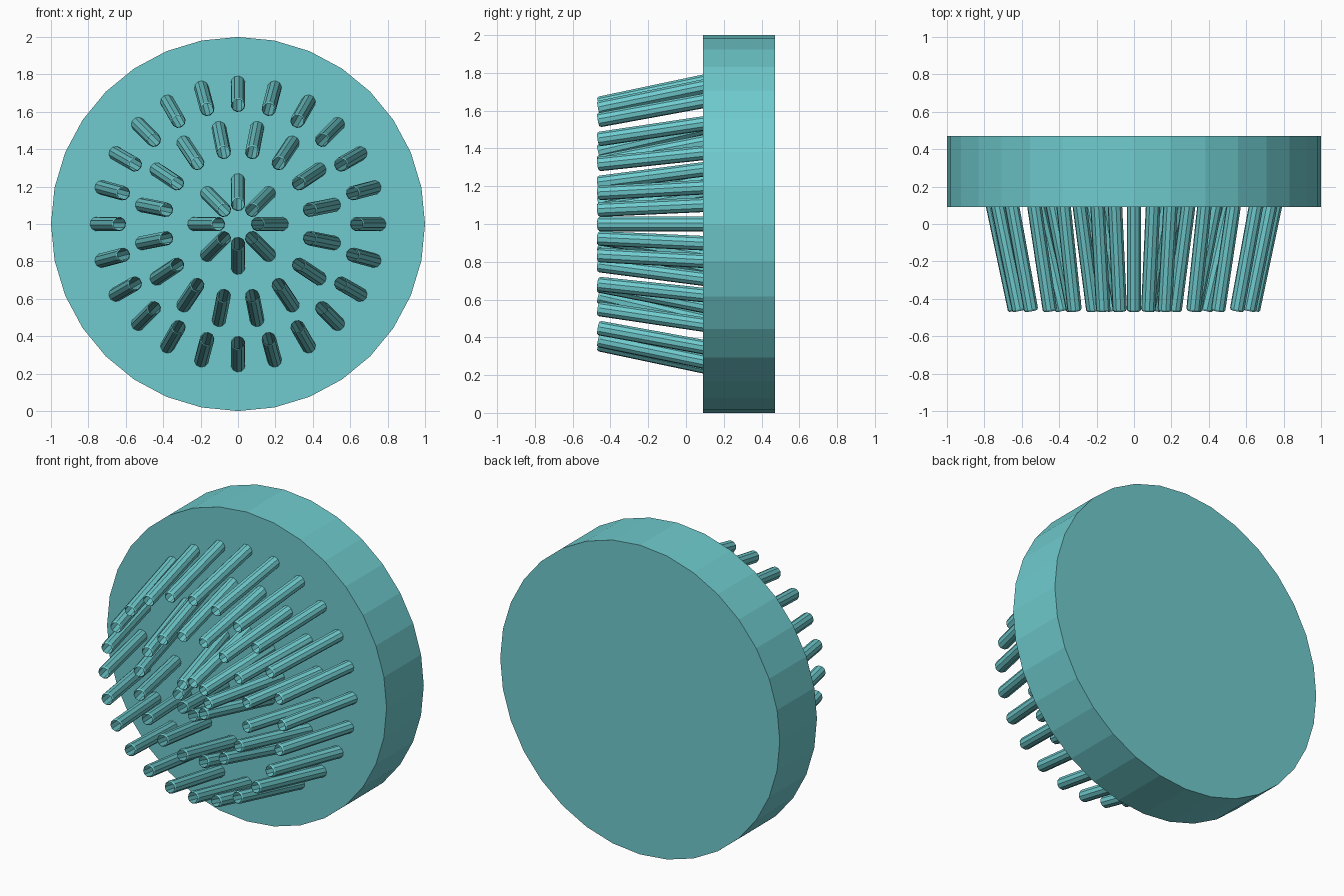
import bpy, bmesh
from math import sin, cos, tau
from mathutils import Vector

if "Cube" in bpy.data.objects:
    bpy.data.objects.remove(bpy.data.objects["Cube"])

mat = bpy.data.materials.new("teal_plastic")
mat.diffuse_color = (0.16, 0.6, 0.62, 1)
mat.use_nodes = True
mat.node_tree.nodes["Principled BSDF"].inputs["Base Color"].default_value = mat.diffuse_color

# Thick round backing disc, facing -y
bpy.ops.mesh.primitive_cylinder_add(vertices=32, radius=1, depth=0.38,
                                    location=(0, 0.28, 1), rotation=(tau / 4, 0, 0))
disc = bpy.context.object
disc.name = "base_disc"
disc.data.materials.append(mat)


def add_tube(bm, start, end, radius, sides=10, lip=0.01):
    """Open tube with a slightly narrowed lip at its end."""
    axis = (end - start).normalized()
    u = axis.orthogonal().normalized()
    v = axis.cross(u)
    rings = []
    for centre, r in ((start, radius), (end - axis * lip, radius), (end, radius * 0.85)):
        rings.append([bm.verts.new(centre + u * r * cos(tau * i / sides)
                                   + v * r * sin(tau * i / sides)) for i in range(sides)])
    for a, b in zip(rings, rings[1:]):
        for i in range(sides):
            j = (i + 1) % sides
            bm.faces.new((a[i], a[j], b[j], b[i]))


def bristle_ring(name, count, base_r, tip_r, offset=0.0):
    """Bristles around the disc centre, leaning inward towards their tips."""
    bm = bmesh.new()
    for k in range(count):
        ang = tau * (k + offset) / count
        d = Vector((cos(ang), 0, sin(ang)))
        base = Vector((0, 0.09, 1)) + d * base_r
        tip = Vector((0, -0.464, 1)) + d * tip_r
        root = base + (base - tip).normalized() * 0.03   # sunk into the disc
        add_tube(bm, root, tip, 0.039)
    mesh = bpy.data.meshes.new(name)
    bm.to_mesh(mesh)
    bm.free()
    mesh.materials.append(mat)
    obj = bpy.data.objects.new(name, mesh)
    bpy.context.collection.objects.link(obj)


# Three concentric rings of bristles
bristle_ring("inner_bristles", 8, 0.23, 0.105)
bristle_ring("middle_bristles", 16, 0.52, 0.39, 0.5)
bristle_ring("outer_bristles", 24, 0.752, 0.635)
